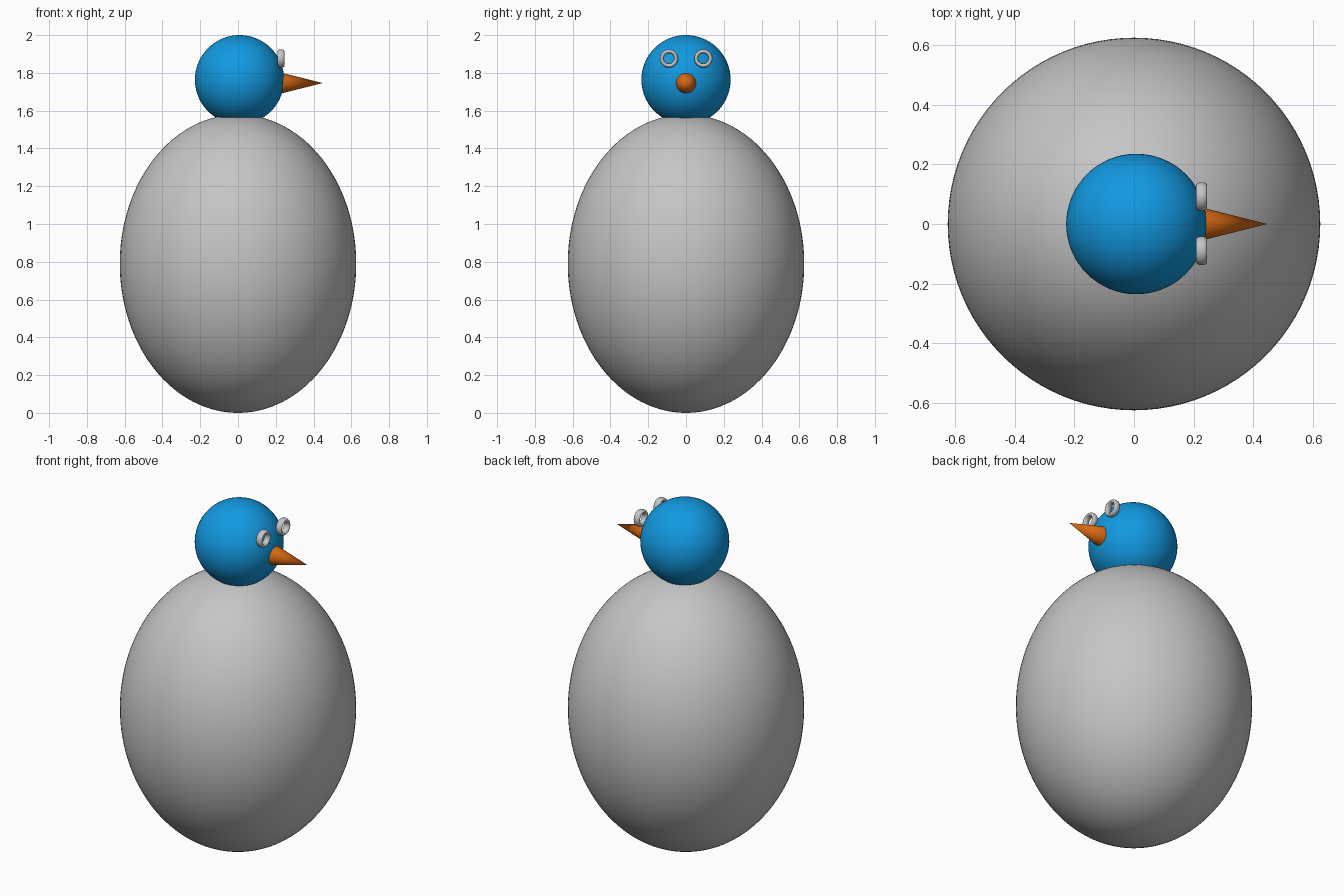
import bpy
import math

cube = bpy.data.objects.get("Cube")
if cube:
    bpy.data.objects.remove(cube, do_unlink=True)


def make_material(name, rgb):
    mat = bpy.data.materials.new(name)
    mat.use_nodes = True
    color = (*rgb, 1.0)
    mat.diffuse_color = color
    mat.node_tree.nodes["Principled BSDF"].inputs["Base Color"].default_value = color
    return mat


def finish(name, mat, scale=(1, 1, 1)):
    """Name, scale, colour and smooth the active object."""
    obj = bpy.context.object
    obj.name = name
    obj.scale = scale
    obj.data.materials.append(mat)
    bpy.ops.object.transform_apply(location=False, rotation=True, scale=True)
    bpy.ops.object.shade_smooth_by_angle(angle=math.radians(40))
    return obj


grey = make_material("light grey", (0.56, 0.56, 0.56))
blue = make_material("bright blue", (0.006, 0.32, 0.75))
orange = make_material("orange", (0.68, 0.14, 0.007))

# Egg-shaped body
bpy.ops.mesh.primitive_uv_sphere_add(segments=96, ring_count=64, radius=1, location=(0, 0, 0.79))
finish("body", grey, (0.626, 0.626, 0.79))

# Round head
bpy.ops.mesh.primitive_uv_sphere_add(segments=64, ring_count=48, radius=0.236, location=(0.008, 0, 1.764))
finish("head", blue)

# Beak pointing along +x
bpy.ops.mesh.primitive_cone_add(vertices=32, radius1=0.055, radius2=0, depth=0.22,
                                location=(0.338, 0, 1.746), rotation=(0, math.pi / 2, 0))
finish("beak", orange)

# Ring-shaped eyes, deeper along their axis than they are thick
for side, y in (("left", 0.092), ("right", -0.09)):
    bpy.ops.mesh.primitive_torus_add(major_segments=40, minor_segments=16,
                                     major_radius=0.038, minor_radius=0.0105,
                                     location=(0.227, y, 1.876),
                                     rotation=(0, math.pi / 2, 0))
    finish(side + "_eye_ring", grey, (1, 1, 1.8))
